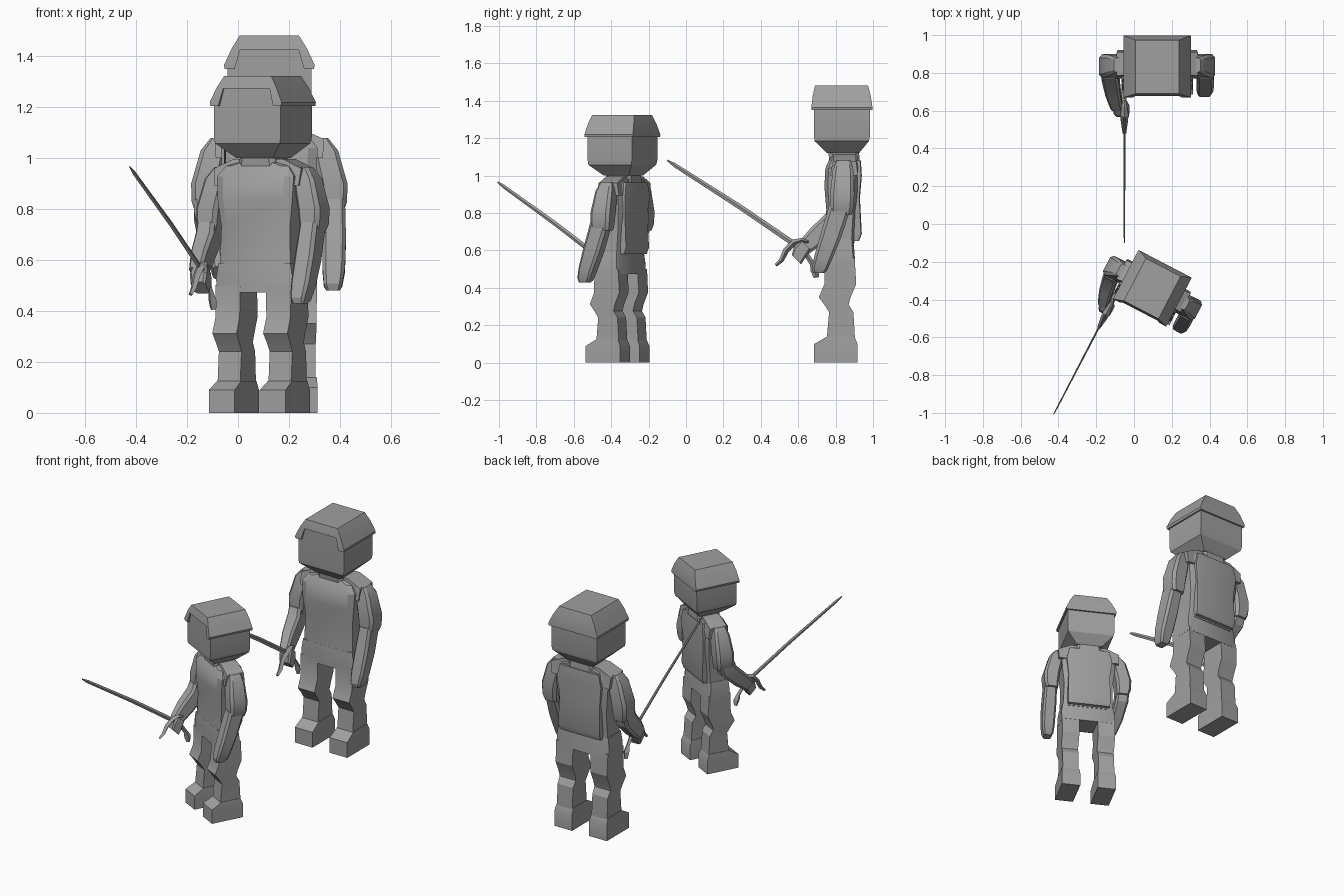
import bpy, bmesh, math
from mathutils import Matrix, Vector

default_cube = bpy.data.objects.get("Cube")
if default_cube:
    bpy.data.objects.remove(default_cube, do_unlink=True)

grey = bpy.data.materials.new("plain_grey")
grey.use_nodes = True
grey.diffuse_color = (0.35, 0.35, 0.35, 1)
grey.node_tree.nodes["Principled BSDF"].inputs["Base Color"].default_value = grey.diffuse_color

parts = []


def finish(name, bm):
    """Turn a bmesh into a shaded object and remember it as a body part."""
    bmesh.ops.recalc_face_normals(bm, faces=bm.faces)
    mesh = bpy.data.meshes.new(name)
    bm.to_mesh(mesh)
    bm.free()
    mesh.materials.append(grey)
    obj = bpy.data.objects.new(name, mesh)
    bpy.context.collection.objects.link(obj)
    parts.append(obj)
    return obj


def skin(bm, rings):
    """Bridge rings of equal length and cap both ends."""
    rings = [[bm.verts.new(p) for p in ring] for ring in rings]
    for low, high in zip(rings, rings[1:]):
        for i in range(len(low)):
            j = (i + 1) % len(low)
            bm.faces.new((low[i], low[j], high[j], high[i]))
    bm.faces.new(rings[0])
    bm.faces.new(rings[-1])


def loft(name, rows, cut=0.0, mirror=False):
    """Rows are (height, centre x, half width, front y, back y, tilt in degrees)."""
    bm = bmesh.new()
    for side in ((1, -1) if mirror else (1,)):
        rings = []
        for z, x, hw, front, back, *tilt in rows:
            mid, hd = (front + back) / 2, (back - front) / 2
            a = math.radians(tilt[0]) if tilt else 0
            if cut:
                cx, cy = hw * cut, hd * cut
                outline = [(-hw, cy - hd), (cx - hw, -hd), (hw - cx, -hd), (hw, cy - hd),
                           (hw, hd - cy), (hw - cx, hd), (cx - hw, hd), (-hw, hd - cy)]
            else:
                outline = [(-hw, -hd), (hw, -hd), (hw, hd), (-hw, hd)]
            rings.append([(side * (x + u), mid + v * math.cos(a), z + v * math.sin(a))
                          for u, v in outline])
        skin(bm, rings)
    return finish(name, bm)


def strip(name, path, x):
    """Flat-sided bar along (y, z, half height, half thickness) points."""
    bm = bmesh.new()
    rings = []
    for i, (y, z, h, t) in enumerate(path):
        before, after = path[max(i - 1, 0)], path[min(i + 1, len(path) - 1)]
        d = Vector((after[0] - before[0], after[1] - before[1])).normalized()
        n = Vector((-d.y, d.x)) * h
        rings.append([(x - t, y, z), (x, y + n.x, z + n.y),
                      (x + t, y, z), (x, y - n.x, z - n.y)])
    skin(bm, rings)
    return finish(name, bm)


# Head and neck
loft("head", [
    (1.12, 0, 0.09, -0.085, 0.085),
    (1.185, 0, 0.16, -0.153, 0.138),
    (1.21, 0, 0.165, -0.155, 0.143),
    (1.352, 0, 0.165, -0.155, 0.145)])
loft("neck", [
    (1.05, 0, 0.1, -0.07, 0.09),
    (1.13, 0, 0.085, -0.08, 0.085)], cut=0.25)

# Helmet with a shallow brow notch
helmet = loft("helmet", [
    (1.35, 0, 0.175, -0.17, 0.157),
    (1.365, 0, 0.178, -0.17, 0.157),
    (1.43, 0, 0.148, -0.162, 0.147),
    (1.482, 0, 0.116, -0.15, 0.133)])
cutter = loft("notch_cutter", [
    (1.3, 0, 0.15, -0.3, -0.155),
    (1.425, 0, 0.115, -0.3, -0.155)])
parts.remove(cutter)
cutter.hide_render = True
notch = helmet.modifiers.new("notch", "BOOLEAN")
notch.object = cutter
notch.solver = "EXACT"
bpy.context.view_layer.objects.active = helmet
bpy.ops.object.modifier_apply(modifier=notch.name)
bpy.data.objects.remove(cutter, do_unlink=True)

# Torso, hips and back plate
loft("torso", [
    (0.64, 0, 0.175, -0.095, 0.06),
    (0.82, 0, 0.17, -0.09, 0.07),
    (0.94, 0, 0.185, -0.1, 0.08),
    (1.04, 0, 0.19, -0.095, 0.08),
    (1.085, 0, 0.155, -0.075, 0.08),
    (1.1, 0, 0.1, -0.065, 0.08)], cut=0.2)
loft("hips", [
    (0.53, 0, 0.188, -0.098, 0.065),
    (0.6, 0, 0.188, -0.098, 0.06),
    (0.66, 0, 0.178, -0.095, 0.055)], cut=0.12)
loft("back_plate", [
    (0.65, 0, 0.145, 0.04, 0.085),
    (0.69, 0, 0.15, 0.04, 0.1),
    (0.88, 0, 0.145, 0.04, 0.09),
    (1.0, 0, 0.16, 0.04, 0.1),
    (1.08, 0, 0.14, 0.04, 0.095)], cut=0.15)
loft("shoulder_straps", [
    (1.0, 0.15, 0.06, -0.07, 0.08),
    (1.075, 0.15, 0.065, -0.055, 0.07),
    (1.115, 0.095, 0.03, -0.05, 0.07)], mirror=True)

# Legs and feet
loft("legs", [
    (0.1, 0.126, 0.056, -0.09, 0.065),
    (0.27, 0.126, 0.056, -0.075, 0.055),
    (0.31, 0.126, 0.058, -0.1, 0.03),
    (0.35, 0.126, 0.06, -0.13, 0.04),
    (0.42, 0.126, 0.06, -0.1, 0.07),
    (0.56, 0.126, 0.062, -0.098, 0.062)], mirror=True)
loft("feet", [
    (0, 0.126, 0.064, -0.155, 0.077),
    (0.1, 0.126, 0.064, -0.155, 0.077),
    (0.14, 0.126, 0.06, -0.085, 0.06)], mirror=True)

# Upper arms, alike on both sides
loft("upper_arms", [
    (1.08, 0.2, 0.03, -0.035, 0.04),
    (1.03, 0.22, 0.05, -0.055, 0.055),
    (0.9, 0.252, 0.055, -0.07, 0.06),
    (0.83, 0.255, 0.05, -0.07, 0.055),
    (0.79, 0.25, 0.042, -0.07, 0.045)], cut=0.3, mirror=True)

# Left forearm hangs; right forearm reaches forward to the weapon
loft("left_forearm", [
    (0.84, 0.255, 0.042, -0.075, 0.045),
    (0.68, 0.255, 0.046, -0.12, -0.01, -15),
    (0.56, 0.253, 0.044, -0.155, -0.06, -18),
    (0.5, 0.25, 0.036, -0.168, -0.085, -10),
    (0.48, 0.25, 0.026, -0.16, -0.1)], cut=0.3)
loft("right_forearm", [
    (0.84, -0.255, 0.042, -0.075, 0.045),
    (0.77, -0.25, 0.045, -0.1, 0.02, -25),
    (0.68, -0.235, 0.04, -0.19, -0.08, -45),
    (0.61, -0.215, 0.032, -0.255, -0.175, -48)], cut=0.3)
loft("right_hand", [
    (0.63, -0.2, 0.035, -0.235, -0.165, -45),
    (0.59, -0.19, 0.042, -0.275, -0.19, -45),
    (0.55, -0.185, 0.036, -0.285, -0.215, -45)], cut=0.25)

# Curved sword
GRIP_X = -0.174
strip("sword_blade", [
    (-0.94, 1.082, 0.004, 0.002),
    (-0.9, 1.056, 0.011, 0.004),
    (-0.55, 0.832, 0.014, 0.005),
    (-0.25, 0.627, 0.015, 0.006)], GRIP_X)
strip("sword_grip", [
    (-0.26, 0.635, 0.016, 0.014),
    (-0.2, 0.583, 0.014, 0.012),
    (-0.165, 0.53, 0.014, 0.012),
    (-0.15, 0.495, 0.024, 0.02),
    (-0.143, 0.455, 0.014, 0.014)], GRIP_X)
strip("sword_guard", [
    (-0.36, 0.52, 0.008, 0.01),
    (-0.33, 0.548, 0.013, 0.014),
    (-0.305, 0.6, 0.016, 0.018),
    (-0.265, 0.642, 0.018, 0.022),
    (-0.22, 0.655, 0.012, 0.014),
    (-0.185, 0.645, 0.006, 0.008)], GRIP_X)

# Place a tall figure behind and a smaller, turned one in front
placements = {
    "tall": Matrix.Translation((0.123, 0.84, 0)),
    "short": (Matrix.Translation((0.1, -0.335, 0))
              @ Matrix.Rotation(math.radians(-27.5), 4, "Z")
              @ Matrix.Scale(0.893, 4)),
}
bpy.ops.object.select_all(action="DESELECT")
for part in parts:
    base = part.name
    twin = part.copy()
    twin.data = part.data.copy()
    bpy.context.collection.objects.link(twin)
    for obj, (title, matrix) in zip((part, twin), placements.items()):
        obj.name = title + "_" + base
        obj.data.transform(matrix)
        obj.select_set(True)
        bpy.context.view_layer.objects.active = obj
bpy.ops.object.shade_smooth_by_angle(angle=math.radians(25))
